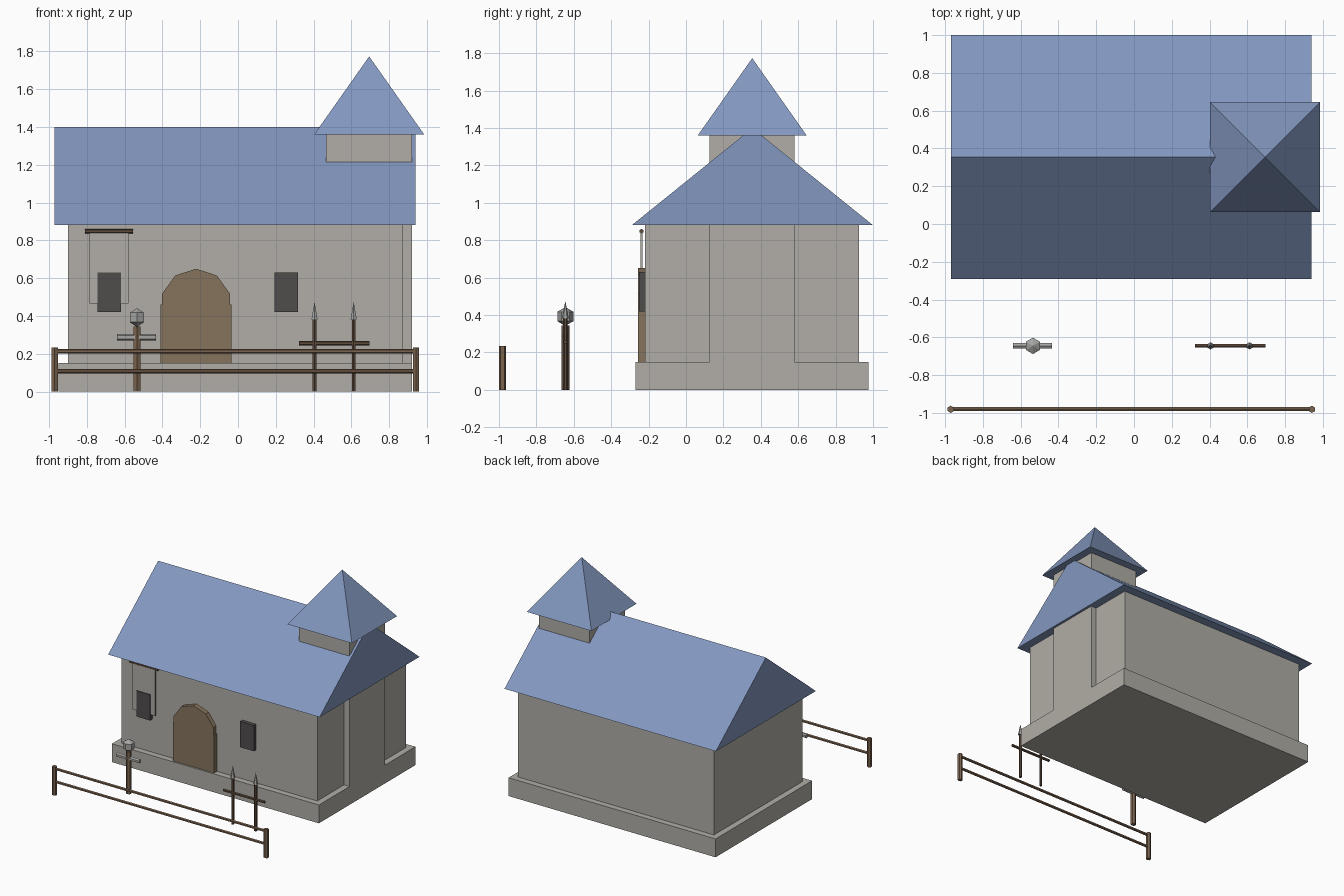
import bpy, bmesh, math
from mathutils import Matrix, Vector

if "Cube" in bpy.data.objects:
    bpy.data.objects.remove(bpy.data.objects["Cube"])


def material(name, rgb):
    m = bpy.data.materials.new(name)
    m.diffuse_color = (*rgb, 1)
    m.use_nodes = True
    m.node_tree.nodes["Principled BSDF"].inputs["Base Color"].default_value = m.diffuse_color
    return m


STONE = material("stone", (0.44, 0.42, 0.385))
ROOF = material("blue_roof", (0.225, 0.31, 0.52))
DOOR = material("door_wood", (0.24, 0.175, 0.107))
DARK = material("dark_window", (0.08, 0.073, 0.073))
FENCE = material("fence_wood", (0.2, 0.127, 0.078))
POLE = material("dark_wood", (0.115, 0.07, 0.045))
METAL = material("grey_metal", (0.38, 0.38, 0.37))


def finish(name, bm, mat):
    bmesh.ops.recalc_face_normals(bm, faces=bm.faces)
    me = bpy.data.meshes.new(name)
    bm.to_mesh(me)
    bm.free()
    me.materials.append(mat)
    ob = bpy.data.objects.new(name, me)
    bpy.context.collection.objects.link(ob)
    return ob


def box(name, x, y, z, mat):
    bm = bmesh.new()
    c = [(a + b) / 2 for a, b in (x, y, z)]
    s = [b - a for a, b in (x, y, z)]
    bmesh.ops.create_cube(bm, size=1, matrix=Matrix.Translation(c) @ Matrix.Diagonal((*s, 1)))
    return finish(name, bm, mat)


def rod(name, a, b, r, mat, r2=None, sides=6, spin=0):
    a, b = Vector(a), Vector(b)
    turn = (b - a).to_track_quat('Z', 'Y').to_matrix().to_4x4()
    bm = bmesh.new()
    bmesh.ops.create_cone(bm, cap_ends=True, segments=sides, radius1=r,
                          radius2=r if r2 is None else r2, depth=(b - a).length,
                          matrix=Matrix.Translation((a + b) / 2) @ turn @ Matrix.Rotation(spin, 4, 'Z'))
    return finish(name, bm, mat)


def prism(name, profile, offset, mat):
    # closed profile pushed along an offset
    bm = bmesh.new()
    f = bm.faces.new([bm.verts.new(p) for p in profile])
    ext = bmesh.ops.extrude_face_region(bm, geom=[f], use_keep_orig=True)
    verts = [v for v in ext["geom"] if isinstance(v, bmesh.types.BMVert)]
    bmesh.ops.translate(bm, vec=offset, verts=verts)
    return finish(name, bm, mat)


# Building body
box("plinth", (-0.95, 0.92), (-0.27, 0.975), (0, 0.15), STONE)
box("walls", (-0.90, 0.87), (-0.22, 0.925), (0.15, 0.88), STONE)
box("tower", (0.465, 0.92), (0.125, 0.58), (0.15, 1.36), STONE)
prism("gable_roof", [(-0.97, -0.29, 0.88), (-0.97, 1.0, 0.88), (-0.97, 0.355, 1.40)],
      (1.91, 0, 0), ROOF)
rod("spire", (0.694, 0.354, 1.36), (0.694, 0.354, 1.773), 0.291 * math.sqrt(2), ROOF,
    r2=0, sides=4, spin=math.pi / 4)

# Arched door: straight lower part and faceted head
arch = [(0.188 * math.sin(math.radians(a)), 0.46 + 0.19 * math.cos(math.radians(a)))
        for a in (72, 36, 0, -36, -72)]
outline = [(0.187, 0.15), (0.187, 0.46), (0.179, 0.46)] + arch + \
          [(-0.179, 0.46), (-0.187, 0.46), (-0.187, 0.15)]
prism("door", [(x - 0.222, -0.257, z) for x, z in outline], (0, 0.042, 0), DOOR)

# Windows
for side, x in (("left", -0.682), ("right", 0.256)):
    box(side + "_window", (x - 0.062, x + 0.062), (-0.25, -0.215), (0.42, 0.63), DARK)

# Hanging banner
box("banner", (-0.785, -0.578), (-0.243, -0.233), (0.465, 0.85), STONE)
rod("banner_rod", (-0.81, -0.238, 0.848), (-0.555, -0.238, 0.848), 0.012, POLE)

# Fence
for side, x in (("left", -0.97), ("right", 0.942)):
    rod(side + "_fence_post", (x, -0.981, 0), (x, -0.981, 0.233), 0.019, FENCE)
for i, z in enumerate((0.108, 0.213)):
    rod(f"fence_rail_{i + 1}", (-0.97, -0.979, z), (0.942, -0.979, z), 0.0115, FENCE)

# Lamp post
rod("lamp_post", (-0.535, -0.645, 0), (-0.535, -0.645, 0.345), 0.021, FENCE)
rod("lamp_crossbar", (-0.64, -0.645, 0.287), (-0.434, -0.645, 0.287), 0.017, METAL)
bm = bmesh.new()
bmesh.ops.create_uvsphere(bm, u_segments=6, v_segments=3, radius=0.05,
                          matrix=Matrix.Translation((-0.535, -0.645, 0.392)))
finish("lamp_head", bm, METAL)

# Spear rack
for i, x in enumerate((0.405, 0.612)):
    rod(f"spear_shaft_{i + 1}", (x, -0.645, 0), (x, -0.645, 0.385), 0.0115, POLE)
    rod(f"spear_tip_{i + 1}", (x, -0.645, 0.38), (x, -0.645, 0.475), 0.019, METAL, r2=0)
rod("rack_bar", (0.322, -0.645, 0.256), (0.695, -0.645, 0.256), 0.0115, POLE)
